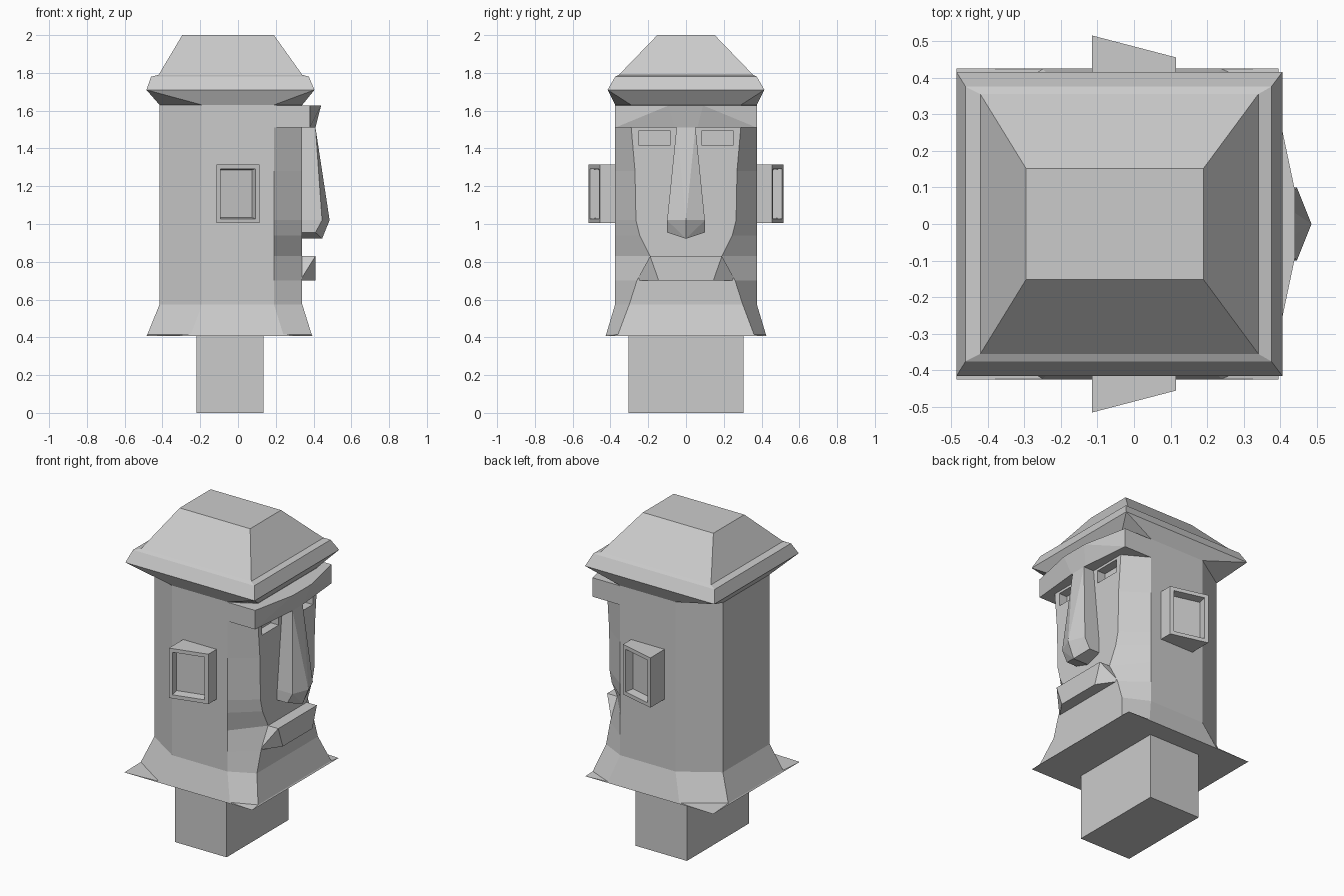
import bpy, bmesh
from mathutils import Vector

if "Cube" in bpy.data.objects:
    bpy.data.objects.remove(bpy.data.objects["Cube"])


def finish(bm, name):
    bmesh.ops.remove_doubles(bm, verts=bm.verts, dist=1e-4)
    bmesh.ops.recalc_face_normals(bm, faces=bm.faces)
    me = bpy.data.meshes.new(name)
    bm.to_mesh(me)
    bm.free()
    ob = bpy.data.objects.new(name, me)
    bpy.context.collection.objects.link(ob)
    return ob


def loft(name, rings):
    bm = bmesh.new()
    vs = [[bm.verts.new(p) for p in r] for r in rings]
    for a, b in zip(vs, vs[1:]):
        n = len(a)
        for i in range(n):
            bm.faces.new((a[i], a[(i + 1) % n], b[(i + 1) % n], b[i]))
    bm.faces.new(vs[0][::-1])
    bm.faces.new(vs[-1])
    return finish(bm, name)


def hull(name, pts):
    # convex block from points
    bm = bmesh.new()
    for p in pts:
        bm.verts.new(p)
    bmesh.ops.convex_hull(bm, input=bm.verts)
    bmesh.ops.dissolve_limit(bm, angle_limit=0.01, verts=bm.verts, edges=bm.edges)
    return finish(bm, name)


def both(*pts):
    return [(x, s * y, z) for x, y, z in pts for s in (1, -1)]


def octagon(z, front=.29, back=.23, x0=-.415, x1=.34, xa=-.19, xb=.19, y=.375):
    half = [(x1, front), (xb, y), (xa, y), (x0, back)]
    return [(px, py, z) for px, py in half] + [(px, -py, z) for px, py in half[::-1]]


def rect(z, x0, x1, y):
    return octagon(z, y, y, x0, x1, x0, x1, y)


# neck
loft("neck", [rect(0, -.22, .135, .305), rect(.43, -.22, .135, .305)])

# head with flared base and carved cheeks
widths = [(.575, .30), (.70, .26), (.83, .19), (.94, .245), (1.02, .265),
          (1.28, .27), (1.51, .29), (1.63, .29)]
head = loft("head",
            [rect(.408, -.485, .395, .425),
             octagon(.415, .36, .27, -.48, .39, -.25, .24, .423)]
            + [octagon(z, w) for z, w in widths])

# eye sockets cut into the face
for s in (1, -1):
    cutter = hull("eye_cutter", [(x, s * y, z) for x, g in ((.285, 0), (.40, 0))
                                 for y in (.085, .25) for z in (1.415, 1.495)])
    mod = head.modifiers.new("socket", 'BOOLEAN')
    mod.operation = 'DIFFERENCE'
    mod.solver = 'EXACT'
    mod.object = cutter
    bpy.context.view_layer.objects.active = head
    bpy.ops.object.modifier_apply(modifier=mod.name)
    bpy.data.objects.remove(cutter)

# hat
loft("hat", [octagon(1.63), rect(1.71, -.485, .405, .415), rect(1.78, -.46, .375, .375),
             rect(1.79, -.42, .34, .355), rect(2.0, -.295, .19, .152)])

# brow
hull("brow", both((.19, .375, 1.51), (.19, .375, 1.628), (.38, .375, 1.51),
                  (.38, .375, 1.628), (.41, .06, 1.51), (.44, .09, 1.628)))

# nose
hull("nose", both((.32, .05, 1.512), (.41, .05, 1.512), (.32, .1, 1.02), (.445, .1, 1.02),
                  (.32, .1, .955), (.41, .1, .955))
     + [(.485, 0, 1.02), (.445, 0, .922), (.32, 0, .922)])

# mouth
hull("mouth", both((.41, .19, .83), (.41, .145, .702), (.33, .19, .83), (.33, .26, .702)))

# ears: slanted blocks with a sunken panel
for s, name in ((-1, "ear_right"), (1, "ear_left")):
    ob = hull(name, [(x, s * y, z) for x, y in ((-.115, .36), (.115, .36), (-.115, .515), (.115, .455))
                     for z in (1.005, 1.315)])
    bm = bmesh.new()
    bm.from_mesh(ob.data)
    bm.normal_update()
    outer = max(bm.faces, key=lambda f: s * f.calc_center_median().y)
    bmesh.ops.inset_region(bm, faces=[outer], thickness=.032)
    bmesh.ops.inset_region(bm, faces=[outer], thickness=.008, depth=-.05)
    bm.to_mesh(ob.data)
    bm.free()
